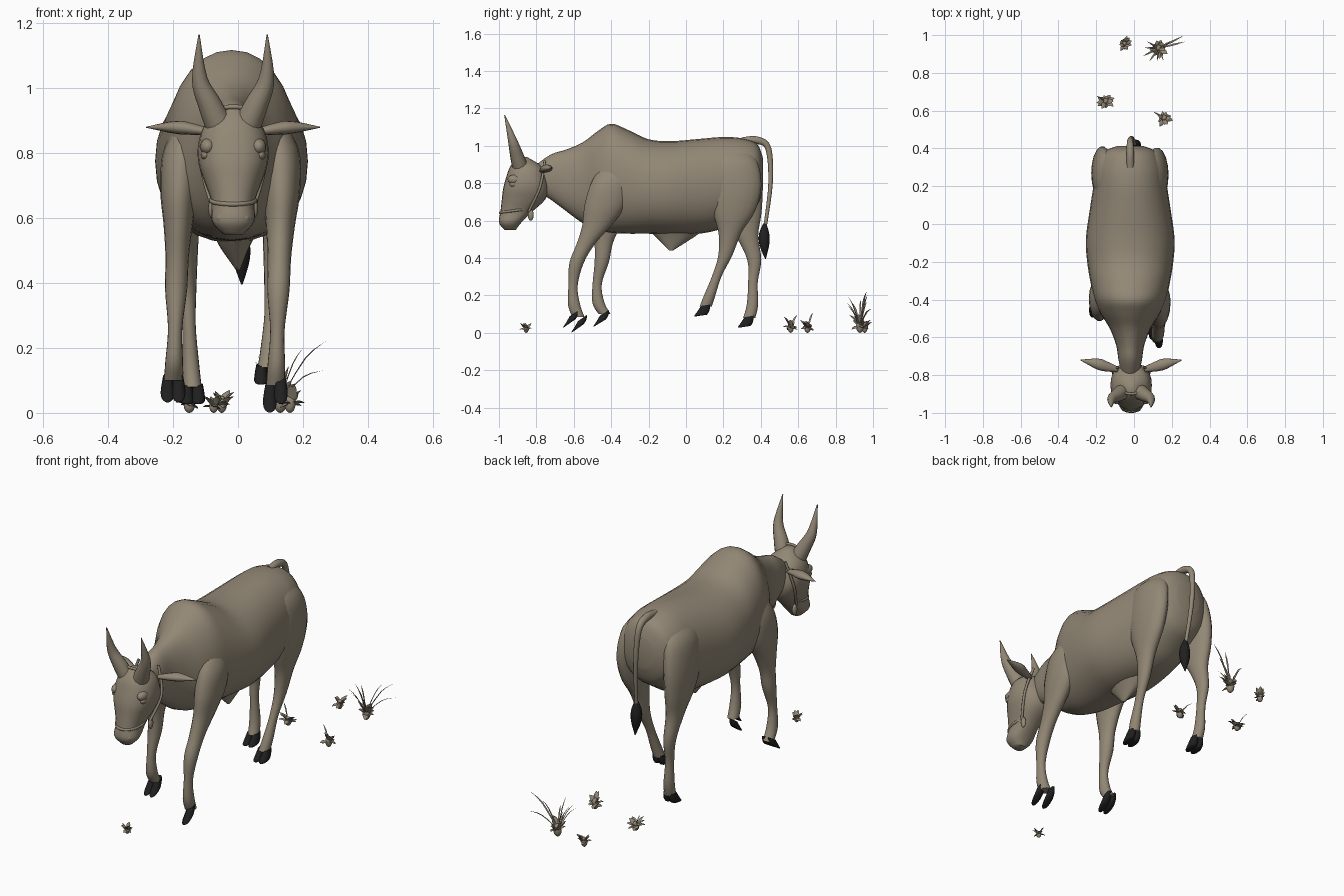
import bpy, math, random
from mathutils import Vector

old = bpy.data.objects.get("Cube")
if old:
    bpy.data.objects.remove(old)
random.seed(4)
X, Y, Z = Vector((1, 0, 0)), Vector((0, 1, 0)), Vector((0, 0, 1))


def material(name, rgb):
    m = bpy.data.materials.new(name)
    m.use_nodes = True
    m.diffuse_color = (*rgb, 1)
    m.node_tree.nodes["Principled BSDF"].inputs["Base Color"].default_value = (*rgb, 1)
    return m


HIDE = material("taupe hide", (.29, .245, .18))
DARK = material("hoof black", (.014, .014, .015))


def spline(rows, steps):
    """Smooth interpolation through rows of numbers."""
    out = []
    last = len(rows) - 1
    for i in range(last):
        before, start, end, after = (rows[max(0, min(last, i + k))] for k in (-1, 0, 1, 2))
        for s in range(steps):
            t = s / steps
            row = []
            for p, q, r, e in zip(before, start, end, after):
                slope_in, slope_out = (r - p) / 2, (e - q) / 2
                ease = t * t * (3 - 2 * t)
                row.append(q + (r - q) * ease + slope_in * t * (1 - t) ** 2 - slope_out * t * t * (1 - t))
            out.append(row)
    out.append(list(rows[-1]))
    return out


def loft(name, sections, mat, sides=20, power=2, closed=False):
    """Skin a list of (centre, u, v) rings."""
    verts, faces = [], []
    for centre, u, v in sections:
        for k in range(sides):
            angle = math.tau * k / sides
            co, si = math.cos(angle), math.sin(angle)
            verts.append(centre + u * math.copysign(abs(co) ** (2 / power), co)
                         + v * math.copysign(abs(si) ** (2 / power), si))
    n = len(sections)
    for i in range(n if closed else n - 1):
        j = (i + 1) % n
        for k in range(sides):
            m = (k + 1) % sides
            faces.append((i * sides + k, i * sides + m, j * sides + m, j * sides + k))
    if not closed:
        faces.append(tuple(range(sides)))
        faces.append(tuple((n - 1) * sides + k for k in range(sides)))
    mesh = bpy.data.meshes.new(name)
    mesh.from_pydata(verts, [], faces)
    mesh.materials.append(mat)
    obj = bpy.data.objects.new(name, mesh)
    bpy.context.collection.objects.link(obj)
    bpy.context.view_layer.objects.active = obj
    bpy.ops.object.mode_set(mode='EDIT')
    bpy.ops.mesh.select_all(action='SELECT')
    bpy.ops.mesh.normals_make_consistent(inside=False)
    bpy.ops.object.mode_set(mode='OBJECT')
    mesh.shade_smooth()
    mesh.set_sharp_from_angle(angle=math.radians(50))


def upright(name, rows, mat=HIDE, steps=4, sides=20, power=2, tilt=0):
    """Loft of rings: x, y, z, half width, half depth; tilt raises the back of each ring."""
    rings = [(Vector((x, y, z)), X * wide, (Y + Z * tilt) * deep) for x, y, z, wide, deep in spline(rows, steps)]
    loft(name, rings, mat, sides, power)


def tube(name, rows, ref, mat=HIDE, steps=5, sides=12, flat=1, closed=False):
    """Tapered tube along x, y, z, radius; flat squashes one direction."""
    points = spline(rows, steps)
    if closed:
        points.pop()
    n, rings = len(points), []
    for i, p in enumerate(points):
        a = points[(i - 1) % n] if closed else points[max(i - 1, 0)]
        b = points[(i + 1) % n] if closed else points[min(i + 1, n - 1)]
        along = (Vector(b[:3]) - Vector(a[:3])).normalized()
        u = along.cross(ref).normalized()
        rings.append((Vector(p[:3]), u * p[3], u.cross(along) * p[3] * flat))
    loft(name, rings, mat, sides, closed=closed)


def blob(name, centre, wide, deep, tall):
    x, y, z = centre
    angles = [math.pi * (i + .2) / 10.4 for i in range(11)]
    upright(name, [(x, y, z + tall * math.cos(a), wide * math.sin(a), deep * math.sin(a)) for a in angles],
            steps=1, sides=14)


# Trunk with hump and neck: y, top, bottom, half width
trunk = [(-.8, .9, .76, .045), (-.72, .955, .71, .062), (-.64, .98, .65, .075),
         (-.55, 1.02, .585, .11), (-.47, 1.08, .55, .16), (-.4, 1.118, .535, .19),
         (-.31, 1.085, .53, .21), (-.2, 1.035, .53, .228), (-.08, 1.025, .525, .235), (.07, 1.037, .53, .215),
         (.2, 1.047, .56, .195), (.3, 1.04, .62, .18), (.38, 1.01, .68, .14), (.413, .93, .77, .07)]
loft("trunk", [(Vector((-.02, y, (top + low) / 2)), X * wide, Z * (top - low) / 2)
               for y, top, low, wide in spline(trunk, 4)], HIDE, 28, 2.15)
upright("belly_sheath", [(-.01, -.05, .56, .07, .16), (-.01, -.06, .51, .045, .1), (0, -.08, .44, .006, .01)])

# Head: z, front y, back y, half width
head = [(.94, -.9, -.85, .02), (.89, -.94, -.77, .085), (.83, -.962, -.745, .107), (.77, -.978, -.735, .107),
        (.71, -.985, -.755, .088), (.65, -.992, -.82, .067), (.59, -1, -.88, .065), (.55, -.97, -.91, .03)]
CX = -.015
upright("head", [(CX, (front + back) / 2, z, wide, (back - front) / 2) for z, front, back, wide in head],
        sides=24, power=2.3)


def mirrored_tube(part, rows, ref, **options):
    for side, sign in (("left", 1), ("right", -1)):
        tube(f"{side}_{part}", [(CX + sign * x, y, z, r) for x, y, z, r in rows], ref, **options)


def mirrored_blob(part, x, y, z, *size):
    for side, sign in (("left", 1), ("right", -1)):
        blob(f"{side}_{part}", (CX + sign * x, y, z), *size)


mirrored_tube("horn", [(.04, -.885, .88, .043), (.072, -.905, .95, .036), (.103, -.928, 1.03, .024),
                       (.105, -.97, 1.165, .002)], Y)
mirrored_tube("ear", [(.07, -.77, .865, .014), (.13, -.755, .875, .026), (.18, -.74, .88, .028),
                      (.268, -.72, .88, .002)], Z, flat=.7)
mirrored_blob("brow", .078, -.915, .82, .024, .04, .026)
mirrored_blob("eye", .085, -.918, .795, .015, .026, .016)
mirrored_blob("nostril", .033, -.975, .6, .02, .018, .018)

# Halter ropes
ROPE = .007
mirrored_tube("cheek_rope", [(.06, -.755, .92, ROPE), (.097, -.78, .78, ROPE), (.068, -.84, .65, ROPE)], Y)
mirrored_blob("halter_knot", .065, -.83, .63, .012, .016, .03)
turns = [math.tau * k / 16 for k in range(17)]
tube("nose_rope", [(CX + .068 * math.cos(a), -.908 + .085 * math.sin(a), .655 + .012 * math.sin(a), ROPE)
                   for a in turns], Z, steps=2, closed=True)
tube("poll_rope", [(CX - .05, -.89, .94, ROPE), (CX, -.9, .943, ROPE), (CX + .05, -.89, .94, ROPE)], Z)

# Shared leg profiles from top to fetlock: z, half width, half depth, inward shift
FRONT = [(.94, .02, .04, .05), (.82, .058, .1, .01), (.69, .058, .113, 0), (.58, .045, .08, 0),
         (.48, .036, .05, 0), (.38, .034, .039, 0), (.26, .022, .025, 0), (.16, .027, .033, 0), (.1, .028, .033, 0)]
REAR = [(1, .03, .06, .085), (.92, .06, .13, .035), (.78, .06, .145, .008), (.64, .052, .115, 0),
        (.52, .04, .062, 0), (.39, .029, .038, 0), (.27, .021, .026, 0), (.15, .026, .031, 0), (.08, .028, .033, 0)]


def leg(name, profile, top_x, foot_x, depths, lift, tilt, stagger=0):
    """Leg through the given y depths, with two hoof toes below it."""
    rows = []
    side = math.copysign(1, foot_x)
    for i, ((z, wide, deep, inset), y) in enumerate(zip(profile, depths)):
        t = i / (len(profile) - 1)
        rows.append((top_x + (foot_x - top_x) * t - side * inset, y, z + lift * t * t, wide, deep))
    upright(name + "_leg", rows, sides=18)
    x, y, z = rows[-1][:3]
    for toe, sign in (("outer", side), ("inner", -side)):
        tx, ty, tz = x + sign * .017, y - sign * stagger, z + .008 + sign * stagger * .6
        upright(f"{name}_{toe}_hoof",
                [(tx, ty, tz, .015, .025), (tx, ty - .012, tz - .03, .02, .034),
                 (tx, ty - .024, tz - .05, .021, .037), (tx, ty - .026, tz - .056, .016, .033)],
                DARK, 3, 14, 2.2, tilt)


leg("front_left", FRONT, .14, .115, (-.37, -.4, -.43, -.475, -.535, -.585, -.604, -.598, -.575), -.015, .7, .022)
leg("front_right", FRONT, -.175, -.2, (-.36, -.38, -.4, -.425, -.44, -.45, -.475, -.468, -.435), 0, .6)
leg("rear_left", REAR, .145, .088, (.24, .25, .26, .255, .235, .21, .165, .125, .105), .06, .15)
leg("rear_right", REAR, -.185, -.14, (.24, .25, .265, .29, .325, .365, .358, .355, .338), 0, .15)

# Tail with its dark tuft
tube("tail", [(-.02, .3, 1.025, .02), (-.02, .38, 1.03, .02), (-.02, .44, .985, .016),
              (-.01, .452, .8, .012), (.006, .422, .56, .009)], X)
tube("tail_tuft", [(.006, .422, .585, .008), (.008, .418, .53, .027), (.01, .419, .47, .026),
                   (.012, .425, .395, .002)], X, DARK)


def blade(name, base, tip, width):
    middle = base.lerp(tip, .55) + Z * (tip - base).length / 8
    tube(name, [(*base, width / 2), (*middle, width), (*tip, width / 20)], Vector((.3, .2, 1)),
         steps=3, sides=4, flat=.35)


# Scrub tufts: x, y, size, height, number of tall stalks, stalk height
tufts = [(-.05, .955, .045, .075, 0, 0), (.13, .93, .06, .1, 6, .2), (-.15, .65, .05, .07, 1, .15),
         (.16, .56, .05, .085, 1, .1), (-.075, -.855, .038, .055, 0, 0)]
for i, (x, y, size, height, stalks, tall) in enumerate(tufts):
    blob(f"tuft_{i}_clump", (x, y, height * .35), size * .35, size * .35, height * .35)
    for k in range(14):
        turn = Vector((math.cos(k * 2.4), math.sin(k * 2.4), 0))
        tip = Vector((x, y, height * random.uniform(.15, 1))) + turn * size * random.uniform(.5, 1)
        blade(f"tuft_{i}_leaf_{k}", Vector((x, y, height * .3)), tip, size * .26)
    for k in range(stalks):
        turn = Vector((math.cos(k * .5 + 2.6), math.sin(k * .5 + 2.6), 0))
        tip = Vector((x, y, tall * random.uniform(.7, 1))) + turn * size * random.uniform(1, 1.7)
        blade(f"tuft_{i}_stalk_{k}", Vector((x, y, height * .3)), tip, .005)
# Long stalks sweeping to the side
for k, tip in enumerate([Vector((.27, .965, .22)), Vector((.26, .995, .13)), Vector((.2, .97, .2))]):
    blade(f"long_stalk_{k}", Vector((.13, .93, .04)), tip, .005)
